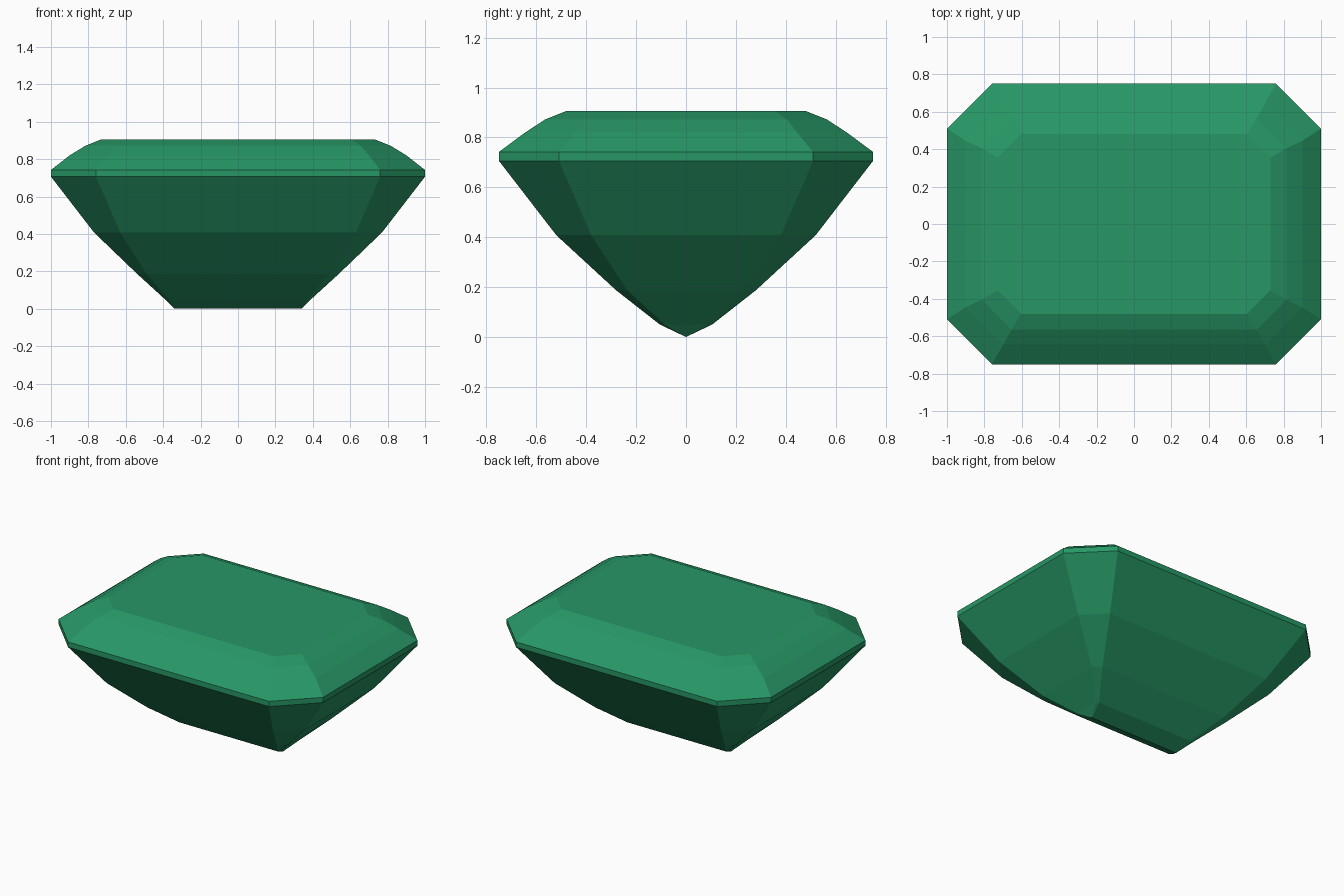
import bpy, bmesh

if "Cube" in bpy.data.objects:
    bpy.data.objects.remove(bpy.data.objects["Cube"])

green = bpy.data.materials.new("emerald_green")
green.diffuse_color = (0.020, 0.31, 0.13, 1)
green.use_nodes = True
green.node_tree.nodes["Principled BSDF"].inputs["Base Color"].default_value = green.diffuse_color


def ring(bm, hx, hy, cx, cy, z):
    """Rectangle with cut corners: half sizes hx, hy; corner starts at cx, cy."""
    quarter = [(hx, cy), (cx, hy)]
    pts = quarter + [(-x, y) for x, y in reversed(quarter)]
    pts += [(-x, -y) for x, y in pts]
    return [bm.verts.new((x, y, z)) for x, y in pts]


def loft(name, levels, cap_top=False):
    """Facets joining a stack of rings listed from bottom to top."""
    bm = bmesh.new()
    rings = [ring(bm, *lv) for lv in levels]
    for a, b in zip(rings, rings[1:]):
        for i in range(8):
            j = (i + 1) % 8
            bm.faces.new((a[i], a[j], b[j], b[i]))
    if cap_top:
        bm.faces.new(rings[-1])
    # merge the keel points and drop collapsed facets
    bmesh.ops.remove_doubles(bm, verts=bm.verts, dist=0.0005)
    bmesh.ops.dissolve_degenerate(bm, edges=bm.edges, dist=0.0005)
    me = bpy.data.meshes.new(name)
    bm.to_mesh(me)
    bm.free()
    me.materials.append(green)
    ob = bpy.data.objects.new(name, me)
    bpy.context.collection.objects.link(ob)
    return ob


girdle_low = (1.0, 0.75, 0.76, 0.51, 0.706)
girdle_high = (1.0, 0.75, 0.76, 0.51, 0.742)

# Lower facets, closing in a straight keel along x
loft("pavilion", [
    (0.34, 0.0, 0.34, 0.0, 0.0),
    (0.39, 0.105, 0.37, 0.085, 0.05),
    (0.54, 0.28, 0.49, 0.235, 0.187),
    (0.77, 0.52, 0.63, 0.38, 0.408),
    girdle_low,
])

# Thin upright band
loft("girdle", [girdle_low, girdle_high])

# Stepped upper facets and flat table
loft("crown", [
    girdle_high,
    (0.90, 0.645, 0.70, 0.445, 0.82),
    (0.815, 0.565, 0.655, 0.405, 0.872),
    (0.73, 0.48, 0.605, 0.355, 0.906),
], cap_top=True)
